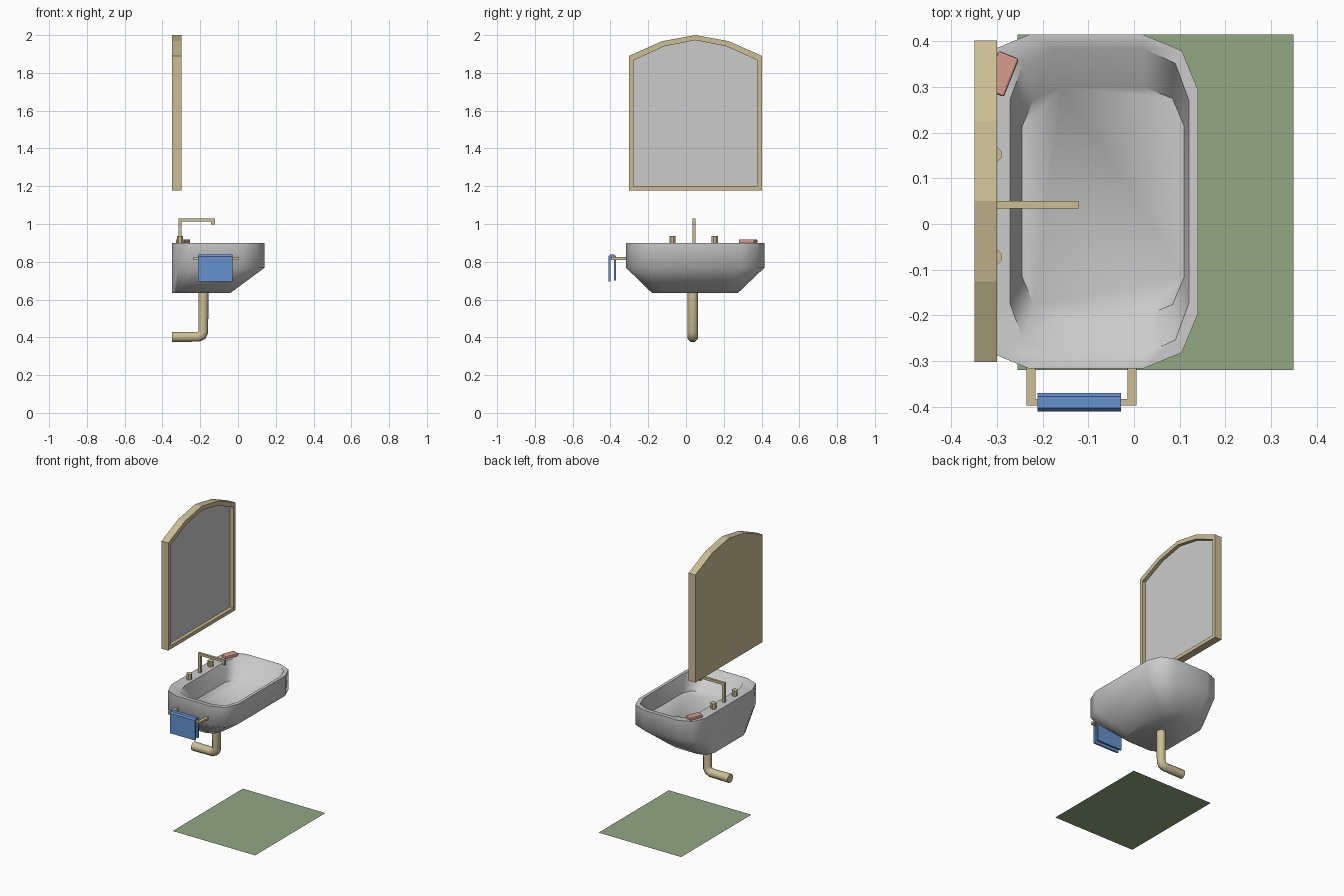
import bpy, bmesh
from math import pi, sin, cos, radians
from mathutils import Vector

if "Cube" in bpy.data.objects:
    bpy.data.objects.remove(bpy.data.objects["Cube"])


def material(name, rgb):
    m = bpy.data.materials.new(name)
    m.diffuse_color = (*rgb, 1)
    m.use_nodes = True
    m.node_tree.nodes["Principled BSDF"].inputs["Base Color"].default_value = m.diffuse_color
    return m


BRASS = material("brass", (0.60, 0.52, 0.30))
BLUE = material("towel_blue", (0.13, 0.29, 0.62))
GREEN = material("rug_green", (0.29, 0.39, 0.23))
PINK = material("soap_pink", (0.68, 0.34, 0.26))


def loft(name, rings, mat=None, smooth=None):
    """Skin a list of equal-length rings and cap both ends."""
    bm = bmesh.new()
    rows = [[bm.verts.new(p) for p in r] for r in rings]
    n = len(rows[0])
    for a, b in zip(rows, rows[1:]):
        for i in range(n):
            j = (i + 1) % n
            bm.faces.new((a[i], a[j], b[j], b[i]))
    bm.faces.new(rows[0][::-1])
    if len(rows) > 1:
        bm.faces.new(rows[-1])
        bmesh.ops.recalc_face_normals(bm, faces=bm.faces[:])
    me = bpy.data.meshes.new(name)
    bm.to_mesh(me)
    bm.free()
    if smooth:
        me.polygons.foreach_set("use_smooth", [True] * len(me.polygons))
        me.set_sharp_from_angle(angle=radians(smooth))
    ob = bpy.data.objects.new(name, me)
    bpy.context.collection.objects.link(ob)
    if mat:
        me.materials.append(mat)
    return ob


def tub_ring(x0, x1, y0, y1, rx, ry, z):
    """Rectangle with each corner rounded in two segments."""
    pts = []
    for k, (cx, cy) in enumerate([(x1 - rx, y1 - ry), (x0 + rx, y1 - ry),
                                  (x0 + rx, y0 + ry), (x1 - rx, y0 + ry)]):
        for s in range(3):
            a = (k + s / 2) * pi / 2
            pts.append((cx + rx * cos(a), cy + ry * sin(a), z))
    return pts


def box(name, x0, x1, y0, y1, z0, z1, mat):
    return loft(name, [[(x0, y0, z), (x1, y0, z), (x1, y1, z), (x0, y1, z)]
                       for z in (z0, z1)], mat)


# Basin: outside, rim, then the inside down to the floor
loft("basin", [
    tub_ring(-0.35, -0.04, -0.18, 0.275, 0.075, 0.075, 0.635),
    tub_ring(-0.35, 0.14, -0.317, 0.415, 0.12, 0.12, 0.768),
    tub_ring(-0.35, 0.14, -0.317, 0.415, 0.12, 0.12, 0.90),
    tub_ring(-0.272, 0.12, -0.287, 0.385, 0.10, 0.113, 0.90),
    tub_ring(-0.245, 0.11, -0.202, 0.30, 0.087, 0.086, 0.785),
], smooth=56)


# Mirror: arched frame with a recessed pane
def arch(x, hw, zb, zs, zm, zt):
    yz = [(-hw, zb), (hw, zb), (hw, zs), (hw / 2, zm), (0, zt), (-hw / 2, zm), (-hw, zs)]
    return [(x, 0.05 + y, z) for y, z in yz]


outer = (0.352, 1.177, 1.89, 1.968, 2.0)
inner = (0.329, 1.20, 1.866, 1.941, 1.973)
loft("mirror_frame", [arch(-0.35, *outer), arch(-0.30, *outer),
                      arch(-0.30, *inner), arch(-0.325, *inner)], BRASS)
pane = loft("mirror_pane", [arch(-0.323, *inner)])
pane.data.flip_normals()

# Drain pipe: eight-sided tube that bends back to the wall
path = [(-0.183, 0.645, 0), (-0.183, 0.432, 22), (-0.192, 0.411, 45),
        (-0.213, 0.402, 68), (-0.35, 0.402, 90)]
rings = []
for x, z, tilt in path:
    t = radians(tilt)
    across = Vector((cos(t), 0, -sin(t)))
    rings.append([Vector((x, 0.036, z)) + 0.029 * (across * cos(a) + Vector((0, 1, 0)) * sin(a))
                  for a in [(i + 0.5) * pi / 4 for i in range(8)]])
loft("drain_pipe", rings, BRASS, 50)

# Faucet: square spout bent twice, as one profile given thickness in y
spout = [(-0.316, 0.90), (-0.30, 0.90), (-0.30, 1.014), (-0.142, 1.014), (-0.142, 0.997),
         (-0.122, 0.997), (-0.122, 1.03), (-0.316, 1.03)]
loft("faucet_spout", [[(x, y, z) for x, z in spout] for y in (0.034, 0.050)], BRASS)

# Tap handles: octagonal knobs
for side, y in (("left", -0.072), ("right", 0.152)):
    loft(f"tap_handle_{side}",
         [[(-0.307 + 0.018 * cos((i + 0.5) * pi / 4), y + 0.018 * sin((i + 0.5) * pi / 4), z)
           for i in range(8)] for z in (0.895, 0.937)], BRASS)

# Soap: small bevelled bar turned on the rim corner
soap = box("soap", -0.024, 0.024, -0.045, 0.045, 0, 0.02, PINK)
soap.location = (-0.291, 0.329, 0.899)
soap.rotation_euler.z = radians(-21.7)
bev = soap.modifiers.new("Bevel", 'BEVEL')
bev.width = 0.005
bev.segments = 2

# Towel rail: two arms and a bar
for side, x in (("back", -0.236), ("front", -0.014)):
    box(f"towel_rail_arm_{side}", x, x + 0.02, -0.398, -0.30, 0.809, 0.824, BRASS)
box("towel_rail_bar", -0.22, -0.01, -0.398, -0.384, 0.810, 0.823, BRASS)

# Towel: folded over the bar
fold = [(-0.411, 0.695), (-0.411, 0.828), (-0.403, 0.838), (-0.378, 0.838), (-0.370, 0.828),
        (-0.370, 0.70), (-0.381, 0.70), (-0.381, 0.826), (-0.400, 0.826), (-0.400, 0.695)]
loft("towel", [[(x, y, z) for y, z in fold] for x in (-0.212, -0.028)], BLUE)

# Rug: flat sheet on the floor
rug = loft("rug", [[(-0.255, -0.32, 0), (0.35, -0.32, 0), (0.35, 0.415, 0), (-0.255, 0.415, 0)]], GREEN)
rug.data.flip_normals()
